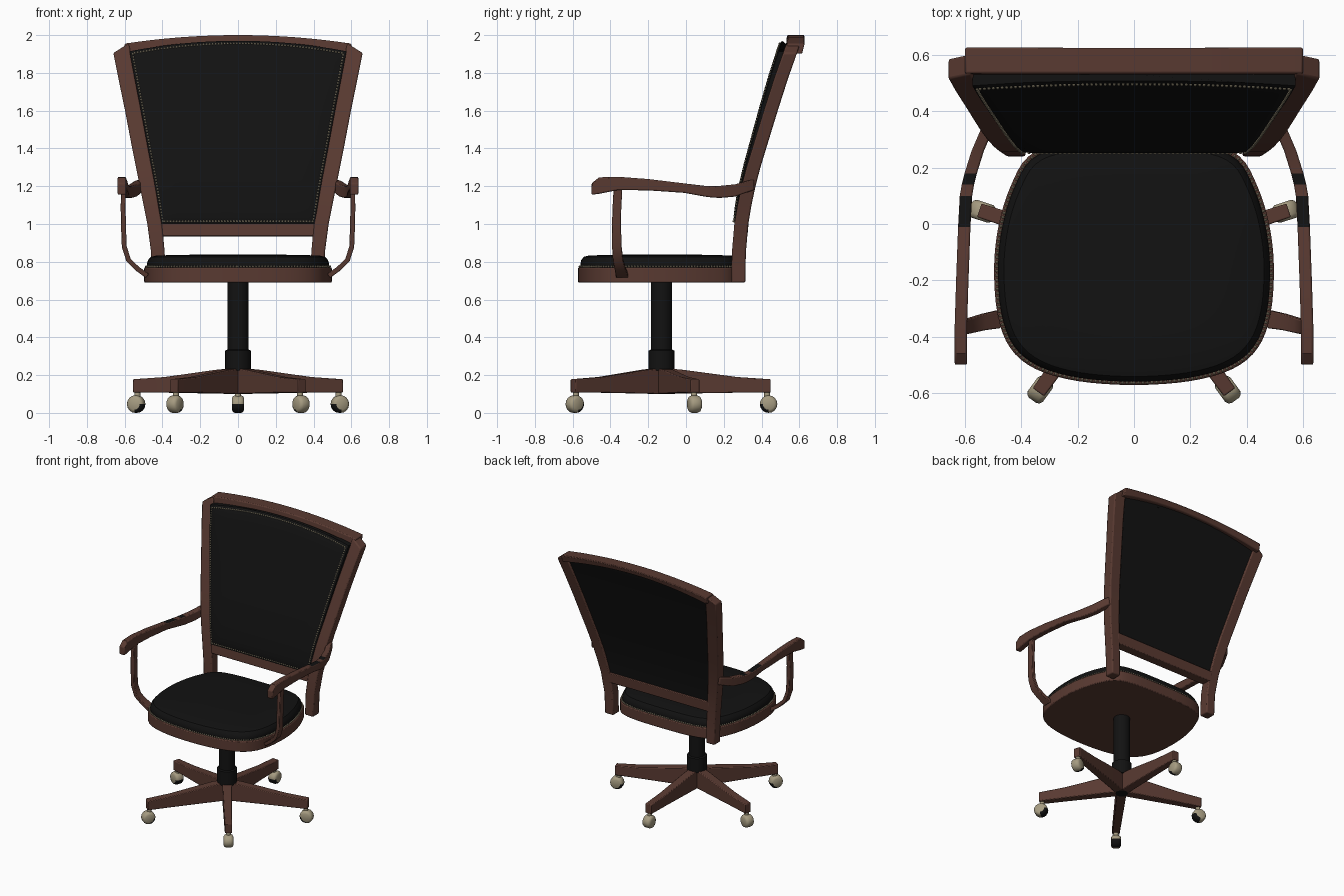
import bpy, bmesh, math
from mathutils import Matrix, Vector

if "Cube" in bpy.data.objects:
    bpy.data.objects.remove(bpy.data.objects["Cube"])


def material(name, rgb):
    m = bpy.data.materials.new(name)
    m.diffuse_color = (*rgb, 1)
    m.use_nodes = True
    m.node_tree.nodes["Principled BSDF"].inputs["Base Color"].default_value = m.diffuse_color
    return m


WOOD = material("brown wood", (0.1, 0.042, 0.031))
BLACK = material("black leather", (0.006, 0.006, 0.006))
BEIGE = material("beige metal", (0.38, 0.33, 0.22))


def finish(name, bm, mats, bevel=0, angle=35):
    bmesh.ops.recalc_face_normals(bm, faces=bm.faces)
    me = bpy.data.meshes.new(name)
    bm.to_mesh(me)
    bm.free()
    ob = bpy.data.objects.new(name, me)
    bpy.context.collection.objects.link(ob)
    for m in mats:
        me.materials.append(m)
    bpy.ops.object.select_all(action='DESELECT')
    ob.select_set(True)
    bpy.context.view_layer.objects.active = ob
    bpy.ops.object.shade_smooth_by_angle(angle=math.radians(angle))
    if bevel:
        b = ob.modifiers.new("bevel", 'BEVEL')
        b.width, b.segments = bevel, 2
        b.limit_method, b.angle_limit = 'ANGLE', math.radians(40)
    return ob


def loft_mesh(rings):
    """Skin a list of equal-length closed rings and cap both ends."""
    bm = bmesh.new()
    vs = [[bm.verts.new(p) for p in r] for r in rings]
    n = len(vs[0])
    for a, b in zip(vs, vs[1:]):
        for i in range(n):
            bm.faces.new((a[i], a[(i + 1) % n], b[(i + 1) % n], b[i]))
    bm.faces.new(vs[0])
    bm.faces.new(vs[-1])
    return bm


def loft(name, rings, mat, bevel=0, angle=35):
    return finish(name, loft_mesh(rings), [mat], bevel, angle)


def interp(table, t):
    for (a, va), (b, vb) in zip(table, table[1:]):
        if t <= b:
            return va + (vb - va) * (t - a) / (b - a)
    return table[-1][1]


def lathe_rings(profile, cx, cy, n=24):
    return [[(cx + r * math.cos(2 * math.pi * i / n), cy + r * math.sin(2 * math.pi * i / n), z)
             for i in range(n)] for r, z in profile]


def studs(name, path, step=0.016, r=0.006):
    """Row of small nail heads along a polyline."""
    bm = bmesh.new()
    carry = 0
    for a, b in zip(path, path[1:]):
        a, b = Vector(a), Vector(b)
        length = (b - a).length
        d = carry
        while d < length:
            bmesh.ops.create_icosphere(bm, subdivisions=1, radius=r,
                                       matrix=Matrix.Translation(a.lerp(b, d / length)))
            d += step
        carry = d - length
    finish(name, bm, [BEIGE])


# Seat outline, right half from front to back, smoothed and mirrored
half = [(0, -.572), (.2, -.558), (.35, -.515), (.44, -.44), (.485, -.32), (.497, -.15),
        (.48, 0), (.44, .13), (.375, .24), (.25, .285), (0, .295)]
ctrl = half + [(-x, y) for x, y in half[-2:0:-1]]
outline = []
for i in range(len(ctrl)):
    p = [Vector(ctrl[(i + k) % len(ctrl)]) for k in (-1, 0, 1, 2)]
    for t in (0, .25, .5, .75):
        outline.append(.5 * (2 * p[1] + (p[2] - p[0]) * t + (2 * p[0] - 5 * p[1] + 4 * p[2] - p[3]) * t * t
                             + (3 * p[1] - p[0] - 3 * p[2] + p[3]) * t ** 3))


def seat_ring(s, z):
    return [(p.x * s, -.14 + (p.y + .14) * s, z) for p in outline]


loft("seat_frame", [seat_ring(1, .69), seat_ring(1, .77)], WOOD, .006)
loft("seat_cushion", [seat_ring(s, z) for s, z in
     ((.965, .76), (.972, .785), (.96, .808), (.93, .826), (.87, .833), (.6, .837), (.2, .838))], BLACK)
ring = seat_ring(.982, .775)
studs("seat_nail_trim", ring + ring[:1])

# Backrest shape: lean, and outer / inner edge of the posts by height
LEAN = [(.69, .277), (.85, .28), (1, .293), (1.15, .318), (1.3, .357), (1.5, .418),
        (1.63, .458), (1.8, .513), (1.95, .567), (2.05, .59)]
OUTER = [(.69, .455), (.85, .46), (1, .48), (1.2, .52), (1.4, .56), (1.6, .598), (1.78, .635), (1.905, .66)]
INNER = [(.69, .385), (.85, .388), (1, .402), (1.2, .435), (1.4, .473), (1.6, .51), (1.78, .545), (1.955, .578)]


def rail_bottom(x):
    return 1.965 - .055 * (x / .57) ** 2


HEIGHTS = (.69, .78, .85, .92, 1, 1.1, 1.2, 1.3, 1.4, 1.5, 1.6, 1.7, 1.78)
for s, side in ((-1, "left"), (1, "right")):
    edges = [(interp(OUTER, z), z, interp(INNER, z), z) for z in HEIGHTS] + [(.66, 1.905, .578, 1.957)]
    loft("back_post_" + side,
         [[(s * xo, interp(LEAN, zo) - .037, zo), (s * xo, interp(LEAN, zo) + .037, zo),
           (s * xi, interp(LEAN, zi) + .037, zi), (s * xi, interp(LEAN, zi) - .037, zi)]
          for xo, zo, xi, zi in edges], WOOD, .008)

    # Armrest, with dark patches on its upper face
    arm = [(-.50, .615, 1.215, 1.155), (-.46, .615, 1.247, 1.16), (-.36, .615, 1.25, 1.18),
           (-.2, .61, 1.238, 1.178), (-.01, .603, 1.215, 1.165), (.10, .597, 1.202, 1.145),
           (.14, .59, 1.2, 1.14), (.18, .58, 1.202, 1.138), (.26, .555, 1.21, 1.145),
           (.33, .525, 1.23, 1.17), (.36, .51, 1.235, 1.18)]
    bm = loft_mesh([[(s * (x - .022), y, zb), (s * (x + .022), y, zb),
                     (s * (x + .022), y, zt), (s * (x - .022), y, zt)] for y, x, zt, zb in arm])
    bmesh.ops.recalc_face_normals(bm, faces=bm.faces)
    for f in bm.faces:
        y = f.calc_center_median().y
        if f.normal.z > .7 and (-.01 < y < .10 or .14 < y < .18):
            f.material_index = 1
    finish("armrest_" + side, bm, [WOOD, BLACK], .006)

    # Curved arm support, down from the arm and in to the seat
    path = [(.607, -.36, 1.19), (.608, -.366, 1.08), (.606, -.368, .98), (.602, -.366, .88),
            (.58, -.36, .81), (.535, -.348, .765), (.48, -.338, .725)]
    rings = []
    for i, p in enumerate(path):
        a, b = path[max(i - 1, 0)], path[min(i + 1, len(path) - 1)]
        t = Vector((b[0] - a[0], 0, b[2] - a[2])).normalized()
        nx, nz, w = -t.z * .013, t.x * .013, .023 + .009 * (i / 6) ** 2
        rings.append([(s * (p[0] + k * nx), p[1] + j * w, p[2] + k * nz)
                      for k, j in ((-1, -1), (1, -1), (1, 1), (-1, 1))])
    loft("arm_support_" + side, rings, WOOD, .004)

# Arched top rail and straight lower rail
rings = []
for i in range(-8, 9):
    x = .6 * i / 8
    zt, zb = 2 - .045 * (x / .6) ** 2, rail_bottom(x) - .003
    rings.append([(x, .53, zb), (x, .535, zt), (x, .628, zt), (x, .615, zb)])
loft("back_top_rail", rings, WOOD, .006)
loft("back_lower_rail", [[(x, .255, .935), (x, .262, 1.012), (x, .332, 1.012), (x, .325, .935)]
                         for x in (-.42, .42)], WOOD, .005)


# Padded back panel following the lean of the frame
def panel_point(u, v, front=True, lift=0):
    x = u * interp(INNER, 1 + v * .94)
    z = 1 + v * (rail_bottom(x) + .005 - 1)
    x = u * (interp(INNER, z) + .004)
    if not front:
        return (x, interp(LEAN, z) + .024, z)
    edge = min((1 - abs(u)) * .45, v * .95, (1 - v) * .95)
    d = .033 + .03 * v + .014 * math.sqrt(max(0, min(1, edge / .05))) + lift
    return (x, interp(LEAN, z) - d, z)


us = [-1, -.98, -.95, -.9] + [k / 8 for k in range(-6, 7)] + [.9, .95, .98, 1]
vs = [0, .01, .025, .05] + [k / 12 for k in range(1, 12)] + [.95, .975, .99, 1]
loft("back_panel", [[panel_point(u, v) for u in us] + [panel_point(u, v, False) for u in us[::-1]]
                    for v in vs], BLACK)
e = [k / 12 for k in range(13)]
loop = ([(-.975, .015 + .97 * k) for k in e] + [(-.975 + 1.95 * k, .985) for k in e]
        + [(.975, .985 - .97 * k) for k in e] + [(.975 - 1.95 * k, .015) for k in e])
studs("back_nail_trim", [panel_point(u, v, True, .002) for u, v in loop])

# Gas column with collar and hub
CY = -.13
loft("column", lathe_rings([(.042, .1), (.042, .225), (.068, .225), (.068, .33), (.056, .335), (.056, .7)],
                           0, CY), BLACK)

# Five legs with hooded casters
for k in range(5):
    a = math.radians(90 + 72 * k)
    place = Matrix.Translation((0, CY, 0)) @ Matrix.Rotation(a, 4, 'Z')
    rings = [[(r, -w, zb), (r, w, zb), (r, w, zt), (r, -w, zt)]
             for r, w, zb, zt in ((.02, .032, .1, .235), (.1, .032, .102, .23),
                                  (.4, .028, .107, .19), (.578, .025, .108, .178))]
    loft(f"base_leg_{k + 1}", [[place @ Vector(p) for p in r] for r in rings], WOOD, .005)

    wheel = [(-.033, .03), (-.027, .041), (-.016, .0465), (.016, .0465), (.027, .041), (.033, .03)]
    bm = loft_mesh([[(.567 + r * math.cos(math.pi * i / 8), t, .0465 + r * math.sin(math.pi * i / 8))
                     for i in range(16)] for t, r in wheel])
    for f in bm.faces:
        c = f.calc_center_median()
        if len(f.verts) == 4 and c.x < .572 and c.z < .048:
            f.material_index = 1
    bm.transform(place)
    finish(f"caster_{k + 1}", bm, [BEIGE, BLACK], 0, 50)
    c = place @ Vector((.56, 0, 0))
    loft(f"caster_stem_{k + 1}", lathe_rings([(.016, .08), (.016, .115)], c.x, c.y, 12), BEIGE)
